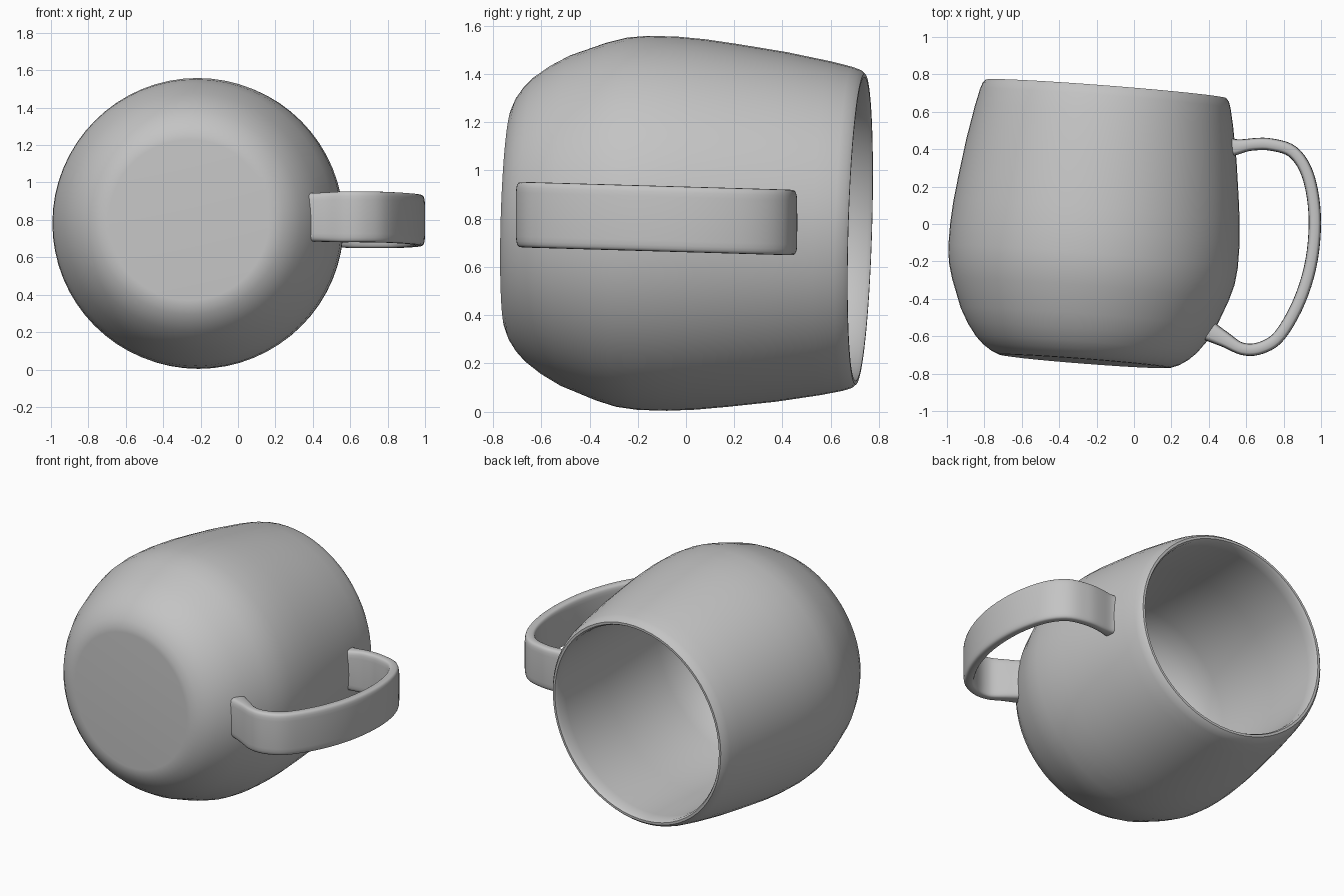
import bpy
import bmesh
import math
from mathutils import Matrix, Vector

cube = bpy.data.objects.get("Cube")
if cube:
    bpy.data.objects.remove(cube, do_unlink=True)

# One plain grey for the whole mug
grey = bpy.data.materials.new("grey_ceramic")
grey.use_nodes = True
COLOUR = (0.55, 0.55, 0.55, 1)
grey.diffuse_color = COLOUR
grey.node_tree.nodes["Principled BSDF"].inputs["Base Color"].default_value = COLOUR


def finish(bm, name, angle):
    """Turn a bmesh into a smooth-shaded object."""
    bmesh.ops.recalc_face_normals(bm, faces=bm.faces)
    mesh = bpy.data.meshes.new(name)
    bm.to_mesh(mesh)
    bm.free()
    mesh.materials.append(grey)
    obj = bpy.data.objects.new(name, mesh)
    bpy.context.collection.objects.link(obj)
    bpy.ops.object.select_all(action='DESELECT')
    obj.select_set(True)
    bpy.context.view_layer.objects.active = obj
    bpy.ops.object.shade_smooth_by_angle(angle=math.radians(angle))
    return obj


def bridge(bm, rings):
    """Join neighbouring closed rings of equal length with quads."""
    for a, b in zip(rings, rings[1:]):
        n = len(a)
        for i in range(n):
            j = (i + 1) % n
            bm.faces.new((a[i], a[j], b[j], b[i]))


def smooth_path(points, steps):
    """Catmull-Rom interpolation through the points."""
    p = [points[0]] + points + [points[-1]]
    out = []
    for k in range(1, len(p) - 2):
        a, b, c, d = p[k - 1:k + 3]
        for s in range(steps):
            t = s / steps
            out.append(0.5 * (2 * b + (c - a) * t + (2 * a - 5 * b + 4 * c - d) * t * t
                              + (3 * b - a - 3 * c + d) * t ** 3))
    return out + [points[-1]]


# Mug body: radius and distance along the axis, from base, over the rim, to the floor
PROFILE = [
    (0.43, 0.0), (0.46, 0.002), (0.505, 0.02), (0.55, 0.05), (0.592, 0.09),
    (0.64, 0.155), (0.685, 0.235), (0.742, 0.385), (0.766, 0.47), (0.776, 0.56),
    (0.776, 0.68), (0.768, 0.80), (0.752, 0.935), (0.725, 1.135), (0.692, 1.32),
    (0.672, 1.41), (0.66, 1.445), (0.645, 1.462), (0.63, 1.462), (0.62, 1.445),
    (0.618, 1.38), (0.625, 1.0), (0.625, 0.50), (0.605, 0.39), (0.56, 0.29),
    (0.49, 0.22), (0.40, 0.18), (0.30, 0.17),
]
SEGMENTS = 64
bm = bmesh.new()
rings = []
for r, s in PROFILE:
    rings.append([bm.verts.new((r * math.cos(2 * math.pi * i / SEGMENTS),
                                r * math.sin(2 * math.pi * i / SEGMENTS), s))
                  for i in range(SEGMENTS)])
bridge(bm, rings)
bm.faces.new(rings[0])
bm.faces.new(rings[-1])
# Lay the mug down, mouth to the back and slightly askew
base_centre = Vector((-0.262, -0.735, 0.799))
axis = Vector((0.077, 0.997, -0.029)).normalized()
tilt = axis.to_track_quat('Z', 'Y').to_matrix().to_4x4()
bm.transform(Matrix.Translation(base_centre) @ tilt)
finish(bm, "mug_body", 40)

# Handle: rounded strap swept along a loop
LOOP = [(0.49, 0.41), (0.55, 0.412), (0.63, 0.425), (0.73, 0.425), (0.85, 0.385),
        (0.93, 0.26), (0.966, 0.05), (0.95, -0.19), (0.885, -0.41), (0.78, -0.595),
        (0.68, -0.662), (0.58, -0.668), (0.48, -0.615), (0.37, -0.555)]
path = smooth_path([Vector(p) for p in LOOP], 5)
SIDES = 24
bm = bmesh.new()
rings = []
last = len(path) - 1
for k, p in enumerate(path):
    along = (path[min(k + 1, last)] - path[max(k - 1, 0)]).normalized()
    across = Vector((-along.y, along.x))
    # strap thickens where it meets the body
    flare = max(0.0, 1 - min(k, last - k) / 9)
    thick = 0.033 + 0.030 * flare ** 1.5
    wide = 0.136 - 0.008 * flare
    ring = []
    for i in range(SIDES):
        a = 2 * math.pi * i / SIDES
        c, s = math.cos(a), math.sin(a)
        u = math.copysign(abs(c) ** 0.5, c) * thick
        w = math.copysign(abs(s) ** 0.3, s) * wide
        q = p + across * u
        ring.append(bm.verts.new((q.x, q.y, 0.797 - 0.029 * q.y + w)))
    rings.append(ring)
bridge(bm, rings)
bm.faces.new(rings[0])
bm.faces.new(rings[-1])
finish(bm, "handle", 45)
